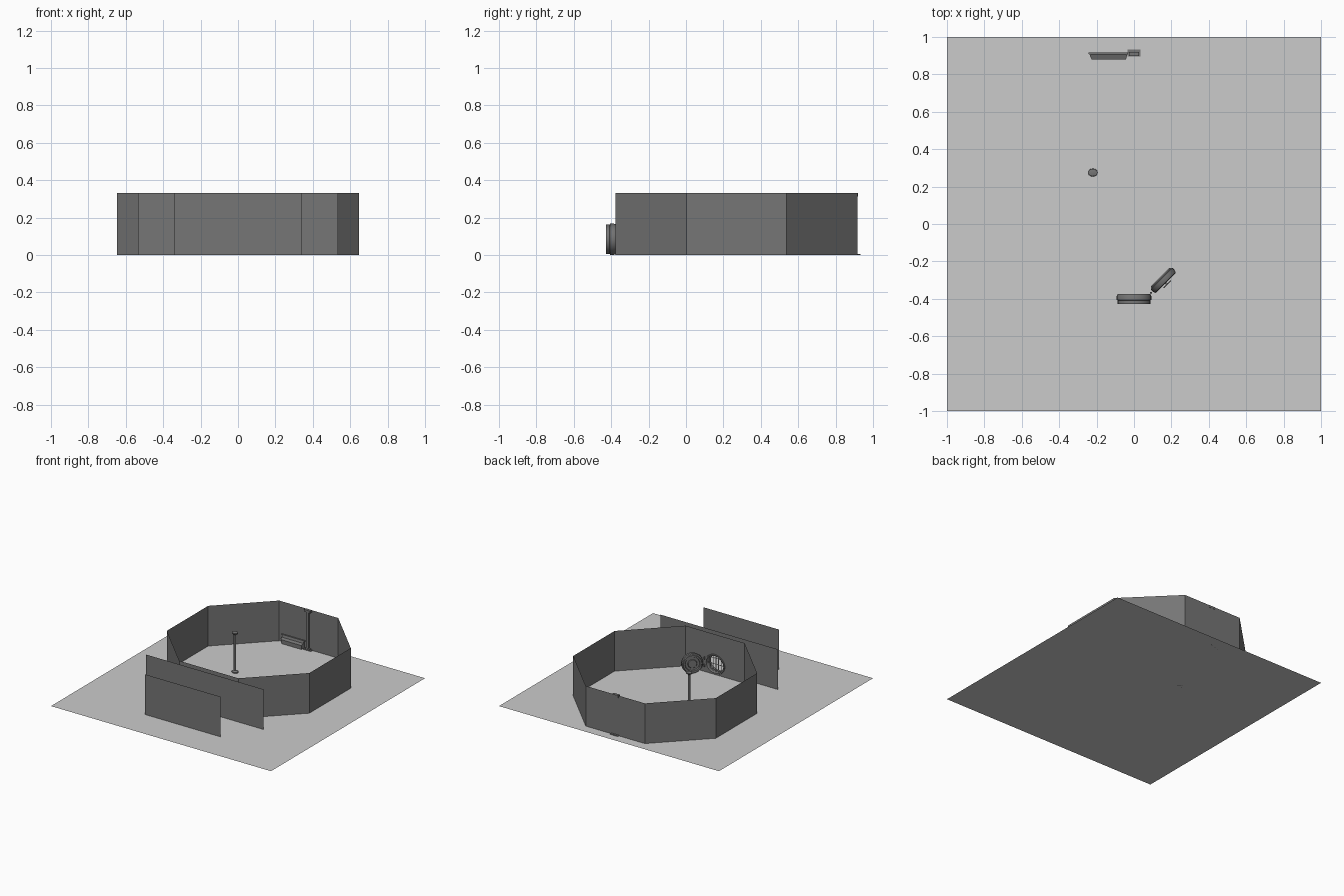
import bpy, bmesh, math
from mathutils import Matrix, Vector

if "Cube" in bpy.data.objects:
    bpy.data.objects.remove(bpy.data.objects["Cube"])


def material(name, g):
    m = bpy.data.materials.new(name)
    m.diffuse_color = (g, g, g, 1)
    m.use_nodes = True
    m.node_tree.nodes["Principled BSDF"].inputs["Base Color"].default_value = m.diffuse_color
    return m


DARK = material("dark_grey", 0.18)
FLOOR = material("floor_grey", 0.56)
LIGHT = material("light_grey", 0.7)


def make(name, verts, faces, smooth=False, mat=DARK):
    me = bpy.data.meshes.new(name)
    me.from_pydata([tuple(v) for v in verts], [], faces)
    bm = bmesh.new()
    bm.from_mesh(me)
    bmesh.ops.remove_doubles(bm, verts=bm.verts, dist=1e-5)
    bmesh.ops.recalc_face_normals(bm, faces=bm.faces)
    bm.to_mesh(me)
    bm.free()
    me.materials.append(mat)
    ob = bpy.data.objects.new(name, me)
    bpy.context.collection.objects.link(ob)
    if smooth:
        bpy.context.view_layer.objects.active = ob
        ob.select_set(True)
        bpy.ops.object.shade_smooth_by_angle(angle=math.radians(35))
        ob.select_set(False)
    return ob


def lathe(name, profile, matrix, segs=24, closed=False):
    """Revolve (radius, height) points about local z."""
    n = len(profile)
    verts = [matrix @ Vector((r * math.cos(2 * math.pi * k / segs),
                              r * math.sin(2 * math.pi * k / segs), h))
             for k in range(segs) for r, h in profile]
    faces = []
    for k in range(segs):
        a, b = k * n, (k + 1) % segs * n
        for i in range(n if closed else n - 1):
            j = (i + 1) % n
            faces.append((a + i, b + i, b + j, a + j))
    if not closed:
        faces += [tuple(k * n for k in range(segs)), tuple(k * n + n - 1 for k in range(segs))]
    return make(name, verts, faces, True)


def box(name, x0, x1, y0, y1, z0, z1, m=Matrix(), mat=DARK):
    v = [m @ Vector((x, y, z)) for x in (x0, x1) for y in (y0, y1) for z in (z0, z1)]
    return make(name, v, [(0, 1, 3, 2), (4, 6, 7, 5), (0, 4, 5, 1),
                          (2, 3, 7, 6), (0, 2, 6, 4), (1, 5, 7, 3)], False, mat)


H = 0.33          # wall height
CZ, R = 0.084, 0.082   # round doorway centre height and radius


def pierced_wall(name, half, y):
    """Wall sheet with a round doorway, made of two mirrored halves."""
    verts, faces = [], []
    for s in (-1, 1):
        start = len(verts)
        arc = [(s * R * math.sin(math.pi * k / 12), y, CZ - R * math.cos(math.pi * k / 12))
               for k in range(13)]
        verts += [(0, y, 0)] + arc + [(0, y, H), (s * half, y, H), (s * half, y, 0)]
        faces.append(tuple(range(start, len(verts))))
    return make(name, verts, faces)


# floor
make("floor", [(-1, -1, 0), (1, -1, 0), (1, 1, 0), (-1, 1, 0)], [(0, 1, 2, 3)], False, FLOOR)

# octagonal room: seven plain walls and one with the doorway
cy, apothem = 0.27, 0.648
t = apothem * math.tan(math.pi / 8)
ro = math.hypot(apothem, t)
ring = [(ro * math.sin(a), cy - ro * math.cos(a))
        for a in (math.pi / 8 + k * math.pi / 4 for k in range(8))]
make("room_walls", [(x, y, z) for x, y in ring for z in (0, H)],
     [(2 * k, 2 * k + 2, 2 * k + 3, 2 * k + 1) for k in range(7)])
pierced_wall("room_front_wall", t, cy - apothem)

# outer walls in front of the room
pierced_wall("corridor_wall", 0.535, -0.43)
make("outer_wall", [(-0.343, -0.72, 0), (0.343, -0.72, 0), (0.343, -0.72, H), (-0.343, -0.72, H)],
     [(0, 1, 2, 3)])

# round door frame, slightly wider than tall
frame = Matrix.Translation((0, -0.43, CZ)) @ Matrix.Rotation(-math.pi / 2, 4, 'X')
lathe("door_frame", [(0.070, 0.002), (0.083, 0.002), (0.083, 0.022), (0.088, 0.024),
                     (0.088, 0.044), (0.083, 0.057), (0.074, 0.057), (0.070, 0.048)],
      frame @ Matrix.Diagonal((1.05, 0.95, 1, 1)), 32, True)

# barred gate inside the frame
for i in range(-2, 3):
    p = i * 0.024
    w = math.sqrt(0.072 ** 2 - p * p)
    box("gate_upright", p - 0.002, p + 0.002, -0.390, -0.386, CZ - w, CZ + w, mat=LIGHT)
    if i % 2 == 0:
        box("gate_rail", -w, w, -0.386, -0.383, CZ + p - 0.002, CZ + p + 0.002, mat=LIGHT)

# open round door, swung 45 degrees into the room
door = (Matrix.Translation((0.155, -0.300, CZ)) @ Matrix.Rotation(math.radians(45), 4, 'Z')
        @ Matrix.Rotation(-math.pi / 2, 4, 'X'))
lathe("door", [(0.030, -0.018), (0.066, -0.018), (0.072, -0.022), (0.078, -0.018), (0.082, -0.006),
               (0.082, 0.010), (0.074, 0.014), (0.070, 0.022), (0.058, 0.022), (0.054, 0.014),
               (0.036, 0.014), (0.032, 0.020), (0.015, 0.020)], door, 32)
lathe("door_wheel_hub", [(0.006, -0.034), (0.006, -0.016)], door, 12)
lathe("door_wheel", [(0.022, -0.034), (0.027, -0.034), (0.027, -0.029), (0.022, -0.029)],
      door, 20, True)
for k in range(3):
    box("wheel_spoke", -0.024, 0.024, -0.002, 0.002, -0.033, -0.030,
        door @ Matrix.Rotation(k * math.pi / 3, 4, 'Z'))
for z in (CZ - 0.03, CZ + 0.03):
    lathe("door_hinge", [(0.006, -0.01), (0.006, 0.01)], Matrix.Translation((0.091, -0.368, z)), 12)

# free standing post with flared ends
lathe("round_post", [(0.027, 0), (0.027, 0.008), (0.018, 0.014), (0.010, 0.018), (0.010, H - 0.02),
                     (0.018, H - 0.016), (0.025, H - 0.009), (0.025, H - 0.002), (0.012, H)],
      Matrix.Translation((-0.22, 0.275, 0)) @ Matrix.Diagonal((1, 0.8, 1, 1)), 12)

# post against the rear wall with square plates
box("rear_post", -0.010, 0.010, 0.900, 0.917, 0, H)
box("rear_post_base", -0.035, 0.035, 0.896, 0.934, 0, 0.006)
box("rear_post_collar", -0.022, 0.022, 0.899, 0.917, 0.006, 0.014)
box("rear_post_cap", -0.028, 0.028, 0.897, 0.920, H - 0.018, H)


# rear console: tapered plan, sloping top
def console_part(name, profile, grow):
    pts = []
    for y, z in profile:
        f = (0.917 - y) / 0.04
        pts.append((-0.243 + 0.018 * f - grow, y, z))
        pts.append((-0.032 - 0.012 * f + grow, y, z))
    n = len(profile)
    faces = [(2 * i, 2 * i + 1, 2 * ((i + 1) % n) + 1, 2 * ((i + 1) % n)) for i in range(n)]
    faces += [tuple(range(0, 2 * n, 2)), tuple(range(1, 2 * n, 2))]
    make(name, pts, faces)


console_part("console_body", [(0.886, 0), (0.886, 0.032), (0.905, 0.040), (0.910, 0.060),
                              (0.917, 0.060), (0.917, 0)], -0.004)
console_part("console_desk", [(0.879, 0.030), (0.879, 0.036), (0.904, 0.044), (0.904, 0.038)], 0)
console_part("console_top", [(0.907, 0.060), (0.907, 0.066), (0.917, 0.066), (0.917, 0.060)], 0.002)
